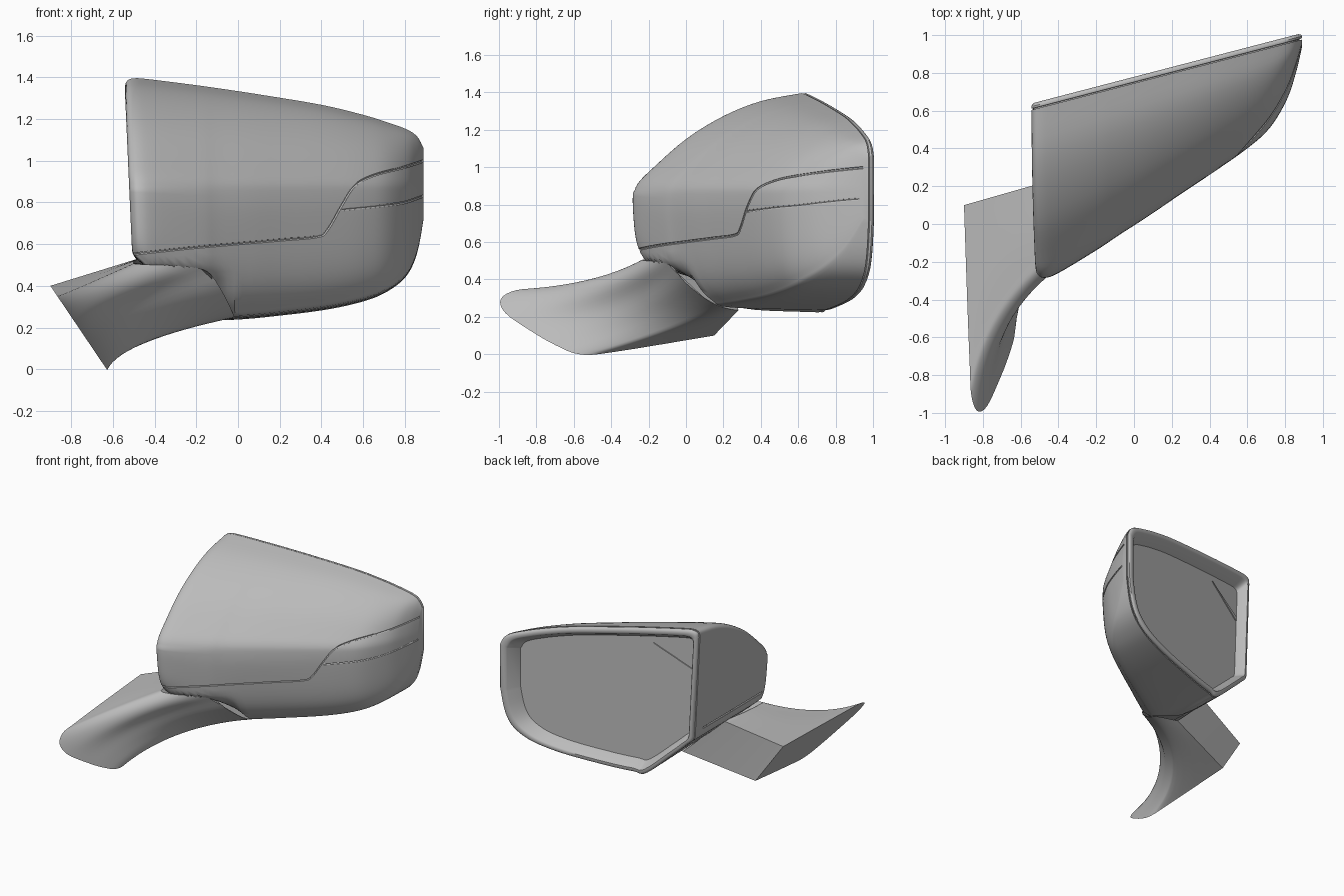
import bpy, bmesh
from mathutils import Vector
from mathutils.bvhtree import BVHTree

if bpy.data.objects.get("Cube"):
    bpy.data.objects.remove(bpy.data.objects["Cube"])

grey = bpy.data.materials.new("satin grey")
grey.use_nodes = True
grey.diffuse_color = (0.5, 0.5, 0.5, 1)
grey.node_tree.nodes["Principled BSDF"].inputs["Base Color"].default_value = grey.diffuse_color


def smooth_path(points, steps):
    """Catmull-Rom path through points of any dimension."""
    pts = [Vector(p) for p in points]
    pts = [pts[0]] + pts + [pts[-1]]
    out = []
    for a, b, c, d in zip(pts, pts[1:], pts[2:], pts[3:]):
        for i in range(steps):
            t = i / steps
            out.append(b + (c - a) * (t / 2) + (a * 2 - b * 5 + c * 4 - d) * (t * t / 2)
                       + (b * 3 - a - c * 3 + d) * (t ** 3 / 2))
    return out + [pts[-1]]


def make_object(name, verts, faces):
    mesh = bpy.data.meshes.new(name)
    mesh.from_pydata([tuple(v) for v in verts], [], faces)
    bm = bmesh.new()
    bm.from_mesh(mesh)
    bmesh.ops.remove_doubles(bm, verts=bm.verts, dist=1e-5)
    bmesh.ops.recalc_face_normals(bm, faces=bm.faces)
    bm.to_mesh(mesh)
    bm.free()
    mesh.materials.append(grey)
    obj = bpy.data.objects.new(name, mesh)
    bpy.context.collection.objects.link(obj)
    return obj


def bridge(rings, base=0):
    """Quads between closed rings of equal length."""
    n = len(rings[0])
    return [(base + r * n + i, base + r * n + (i + 1) % n,
             base + (r + 1) * n + (i + 1) % n, base + (r + 1) * n + i)
            for r in range(len(rings) - 1) for i in range(n)]


def clamp(value, low, high):
    return min(high, max(low, value))


def back_y(x):
    return 0.745 + 0.26 * x


# Housing: stations of x, top, bottom, nose depth
stations = smooth_path([
    (-.545, 1.345, .57, -.23), (-.535, 1.38, .54, -.265), (-.5, 1.395, .505, -.285),
    (-.42, 1.39, .43, -.258), (-.2, 1.362, .24, -.13), (-.1, 1.348, .235, -.065),
    (.1, 1.318, .247, .06), (.4, 1.268, .282, .26), (.6, 1.22, .325, .4),
    (.72, 1.183, .375, .51), (.81, 1.15, .45, .66), (.86, 1.115, .56, .81),
    (.89, 1.06, .72, .94)], 5)
# Section: depth fraction, height fraction above or below the nose
section = smooth_path([
    (1, 1), (.76, .92), (.54, .77), (.32, .54), (.12, .24), (.03, .08), (.003, -.06),
    (.006, -.25), (.045, -.57), (.11, -.78), (.22, -.92), (.36, -.98), (1, -1)], 4)
NOSE = 0.87


def section_points(x, top, bottom, front):
    tuck = clamp(1 + 1.5 * x, 0.2, 1)
    lean = 0.04 * clamp((0.2 - x) / 0.7, 0, 1)
    recess = 2.5 * clamp((-0.03 - x) * 4, 0, 1)
    points = []
    for u, v in section:
        z = NOSE + v * ((top - NOSE) if v > 0 else (NOSE - bottom))
        if v < 0 and u < 0.99:
            # Sharper lower corner, set back behind the arm
            u = min(u * tuck + max(0, 0.485 - z) * recess, 0.95)
        sx = x + lean * (1.39 - z) / 0.9
        points.append(Vector((sx, front + u * (back_y(sx) - front), z)))
    return points


rows = [section_points(*s) for s in stations]
outline = [r[0] for r in rows] + [r[-1] for r in reversed(rows)]


def rim_ring(inset, dy):
    """Rear outline, shrunk toward its middle and moved along y."""
    ring = []
    for p in outline:
        x = p.x * (1 - inset / 0.72)
        z = 0.74 + (p.z - 0.74) * (1 - inset / 0.57)
        ring.append(Vector((x, back_y(x) + dy, z)))
    return ring


m = len(section)
verts = [p for r in rows for p in r]
faces = [(a * m + i, a * m + i + 1, (a + 1) * m + i + 1, (a + 1) * m + i)
         for a in range(len(rows) - 1) for i in range(m - 1)]
faces += [tuple(range(m)), tuple(range((len(rows) - 1) * m, len(rows) * m))]
pocket = [rim_ring(0, 0), rim_ring(.012, 0), rim_ring(.11, -.08)]
base = len(verts)
n = len(outline)
verts += [p for r in pocket for p in r]
faces += bridge(pocket, base) + [tuple(range(base + 2 * n, base + 3 * n))]
shell = make_object("housing_shell", verts, faces)

# Panel seams: shallow round grooves following the shell surface
tree = BVHTree.FromPolygons([v.co for v in shell.data.vertices],
                            [p.vertices for p in shell.data.polygons])


def cut_groove(rays, direction):
    hits = [tree.ray_cast(Vector(origin), Vector(direction))[0] for origin in rays]
    path = [h for h in hits if h]
    curve = bpy.data.curves.new("seam_cutter", "CURVE")
    curve.dimensions = "3D"
    curve.bevel_depth = 0.007
    curve.bevel_resolution = 1
    curve.use_fill_caps = True
    spline = curve.splines.new("POLY")
    spline.points.add(len(path) - 1)
    for point, co in zip(spline.points, path):
        point.co = (*co, 1)
    tube = bpy.data.objects.new("seam_cutter", curve)
    bpy.context.collection.objects.link(tube)
    graph = bpy.context.evaluated_depsgraph_get()
    mesh = bpy.data.meshes.new_from_object(tube.evaluated_get(graph))
    bpy.data.objects.remove(tube)
    cutter = bpy.data.objects.new("seam_cutter", mesh)
    cutter.hide_render = True
    bpy.context.collection.objects.link(cutter)
    mod = shell.modifiers.new("seam", "BOOLEAN")
    mod.operation, mod.solver, mod.object = "DIFFERENCE", "EXACT", cutter
    graph = bpy.context.evaluated_depsgraph_get()
    result = bpy.data.meshes.new_from_object(shell.evaluated_get(graph))
    shell.modifiers.clear()
    if len(result.vertices) >= len(shell.data.vertices) * 0.9:
        shell.data = result
    bpy.data.objects.remove(cutter)


main_seam = smooth_path([(-.5, .553), (-.2, .585), (.2, .62), (.38, .637), (.43, .67),
                         (.5, .79), (.56, .88), (.65, .93), (.8, .97), (.887, .998)], 9)
lamp_seam = smooth_path([(.5, .765), (.7, .785), (.8, .8), (.887, .83)], 12)
for seam in (main_seam, lamp_seam):
    cut_groove([(x, -3, z) for x, z in seam], (0, 1, 0))
cut_groove([(-3, -.2 + .08 * i, .6) for i in range(10)], (1, 0, 0))

# Rim around the mirror
rim_rings = [rim_ring(*r) for r in ((.012, -.004), (.012, .005), (.002, .007), (0, .018),
                                    (.005, .028), (.016, .034), (.036, .034), (.044, .027),
                                    (.085, -.05), (.088, -.056))]
rim = make_object("mirror_rim", [p for r in rim_rings for p in r], bridge(rim_rings))

# Mirror glass
glass = make_object("mirror_glass", rim_ring(.086, -.05), [tuple(range(n))])

# Slim wedge mark on the glass
wedge = [Vector((x, back_y(x) - .05 + d, z)) for d in (0, .008)
         for x, z in ((-.18, 1.22), (-.46, 1.03), (-.46, 1.065))]
make_object("glass_wedge", wedge, [(0, 1, 2), (3, 4, 5)] + bridge([wedge[:3], wedge[3:]]))

# Arm: mount y, z; joint x, y, z; bend amount
arm_rails = smooth_path([
    (.1, .4, -.48, .22, .53, 0), (-.4, .375, -.5, 0, .52, .1),
    (-.75, .355, -.5, -.17, .51, .3), (-.91, .342, -.49, -.235, .505, .4),
    (-.99, .295, -.4, -.215, .5, .55), (-.965, .22, -.27, -.15, .495, .75),
    (-.83, .125, -.15, -.075, .47, .95), (-.7, .05, -.08, .0, .38, .95),
    (-.57, 0, -.03, .13, .28, .85), (-.4, .01, -.03, .22, .245, .6),
    (.15, .1, -.17, .28, .235, 0)], 4)
STEPS = 16
arm_rings = []
for k in range(STEPS + 1):
    t = k / STEPS
    ring = []
    for y, z, jx, jy, jz, bend in arm_rails:
        mount = Vector((-.9 + .675 * (.4 - z), y, z))
        joint = Vector((jx, jy, jz))
        middle = (mount + joint) / 2 + bend * Vector((-.3, .2, .03 - .5 * z))
        ring.append(mount * (1 - t) ** 2 + middle * (2 * t * (1 - t)) + joint * t * t)
    arm_rings.append(ring)
count = len(arm_rails)
arm_faces = bridge(arm_rings) + [tuple(range(count)),
                                 tuple(range(STEPS * count, (STEPS + 1) * count))]
arm = make_object("mounting_arm", [p for r in arm_rings for p in r], arm_faces)

# Smooth shading with crisp edges
bpy.ops.object.select_all(action="DESELECT")
for obj in (shell, rim, arm):
    obj.select_set(True)
bpy.context.view_layer.objects.active = shell
bpy.ops.object.shade_smooth_by_angle(angle=0.75)
